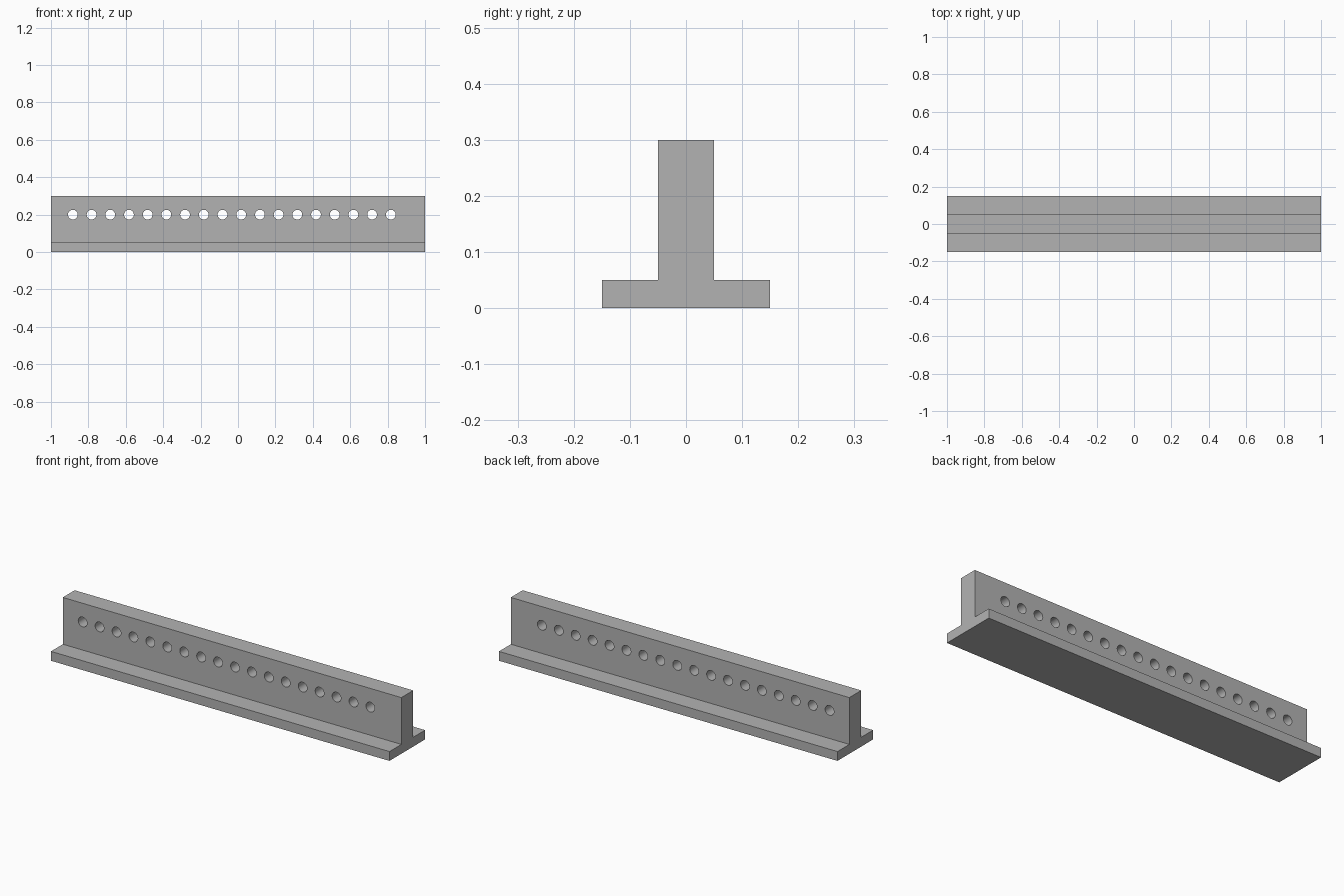
import bpy
import bmesh
from math import radians
from mathutils import Matrix, Vector

cube = bpy.data.objects.get("Cube")
if cube:
    bpy.data.objects.remove(cube, do_unlink=True)

HALF_LENGTH = 1.0
HOLE_COUNT, HOLE_START, HOLE_STEP = 18, -0.883, 0.1
HOLE_RADIUS, HOLE_HEIGHT = 0.026, 0.2

grey = bpy.data.materials.new("plain grey")
grey.use_nodes = True
colour = (0.45, 0.45, 0.45, 1)
grey.diffuse_color = colour
grey.node_tree.nodes["Principled BSDF"].inputs["Base Color"].default_value = colour


def add_object(name, bm):
    bmesh.ops.recalc_face_normals(bm, faces=bm.faces)
    mesh = bpy.data.meshes.new(name)
    bm.to_mesh(mesh)
    bm.free()
    mesh.materials.append(grey)
    obj = bpy.data.objects.new(name, mesh)
    bpy.context.collection.objects.link(obj)
    return obj


# T-shaped rail: half profile mirrored in y, then extruded along x
half = [(0.15, 0), (0.15, 0.05), (0.05, 0.05), (0.05, 0.3)]
profile = half + [(-y, z) for y, z in reversed(half)]
bm = bmesh.new()
end = bm.faces.new([bm.verts.new((-HALF_LENGTH, y, z)) for y, z in profile])
result = bmesh.ops.extrude_face_region(bm, geom=[end], use_keep_orig=True)
moved = [v for v in result["geom"] if isinstance(v, bmesh.types.BMVert)]
bmesh.ops.translate(bm, verts=moved, vec=Vector((2 * HALF_LENGTH, 0, 0)))
rail = add_object("t_rail", bm)

# Row of round cutters through the upright web
bm = bmesh.new()
for i in range(HOLE_COUNT):
    place = Matrix.Translation((HOLE_START + i * HOLE_STEP, 0, HOLE_HEIGHT))
    bmesh.ops.create_cone(bm, cap_ends=True, segments=32, radius1=HOLE_RADIUS,
                          radius2=HOLE_RADIUS, depth=0.2,
                          matrix=place @ Matrix.Rotation(radians(90), 4, "X"))
cutter = add_object("hole_cutter", bm)

# Cut the holes, then drop the cutter
cut = rail.modifiers.new("holes", "BOOLEAN")
cut.operation = "DIFFERENCE"
cut.solver = "EXACT"
cut.object = cutter
bpy.context.view_layer.objects.active = rail
rail.select_set(True)
bpy.ops.object.modifier_apply(modifier=cut.name)
bpy.data.objects.remove(cutter, do_unlink=True)

# Smooth hole walls, crisp rail edges
bpy.ops.object.shade_smooth_by_angle(angle=radians(30))
